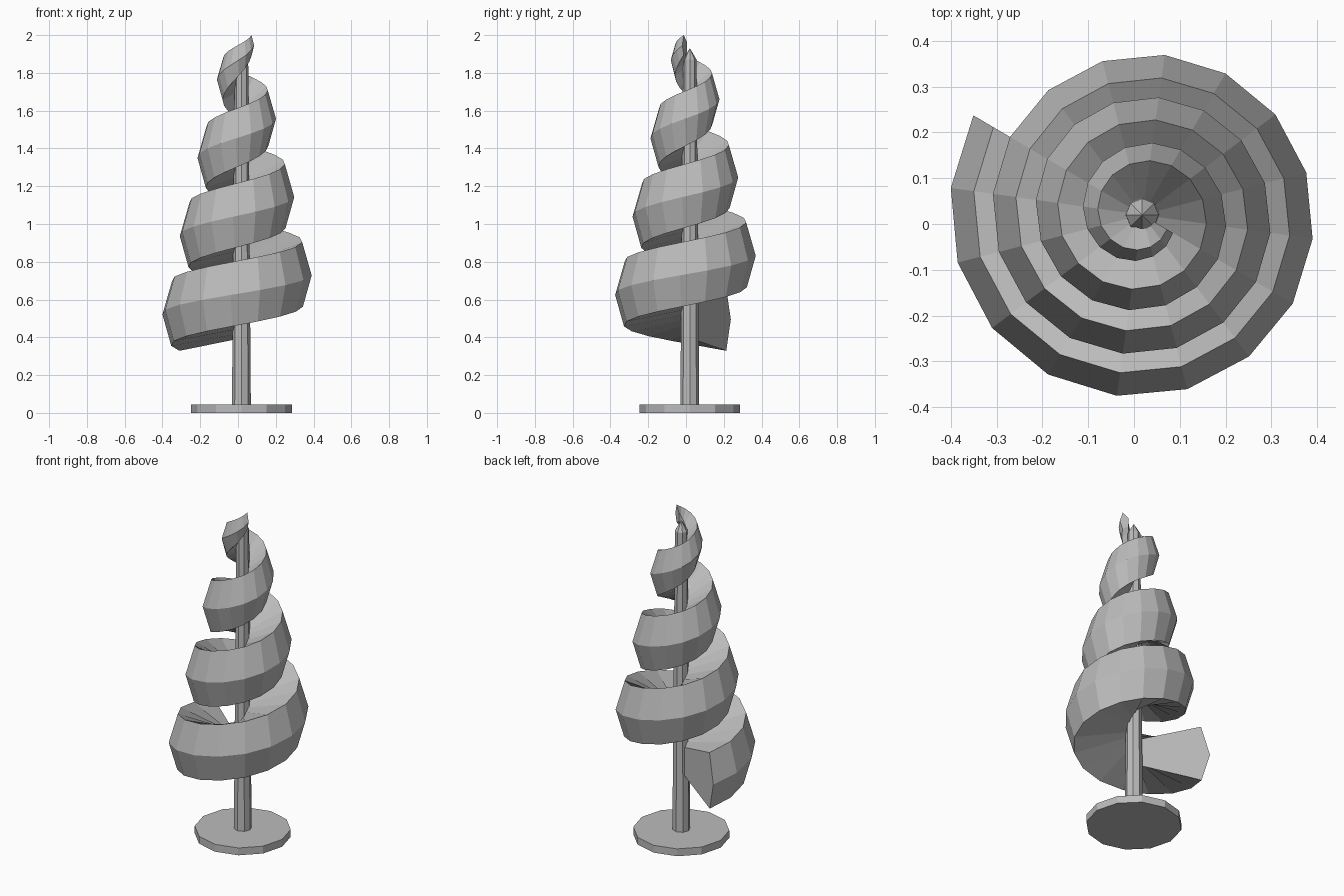
import bpy, bmesh, math

cube = bpy.data.objects.get("Cube")
if cube:
    bpy.data.objects.remove(cube, do_unlink=True)

CX, CY = 0.018, 0.02   # axis of the pole

grey = bpy.data.materials.new("plain_grey")
grey.use_nodes = True
colour = (0.5, 0.5, 0.5, 1)
grey.diffuse_color = colour
grey.node_tree.nodes["Principled BSDF"].inputs["Base Color"].default_value = colour


def finish(name, bm):
    bmesh.ops.recalc_face_normals(bm, faces=bm.faces)
    mesh = bpy.data.meshes.new(name)
    bm.to_mesh(mesh)
    bm.free()
    mesh.materials.append(grey)
    obj = bpy.data.objects.new(name, mesh)
    obj.location = (CX, CY, 0)
    bpy.context.collection.objects.link(obj)
    return obj


def loft(name, rings):
    """Skin a list of point rings and close both ends."""
    bm = bmesh.new()
    loops = [[bm.verts.new(p) for p in ring] for ring in rings]
    for a, b in zip(loops, loops[1:]):
        for k in range(len(a)):
            n = (k + 1) % len(a)
            bm.faces.new((a[k], a[n], b[n], b[k]))
    bm.faces.new(loops[0])
    bm.faces.new(loops[-1])
    return finish(name, bm)


def ring(radius, z, sides):
    return [(radius * math.cos(math.tau * k / sides),
             radius * math.sin(math.tau * k / sides), z) for k in range(sides)]


# Round foot and tapered pole with a pointed top
loft("base_disc", [ring(0.267, 0, 12), ring(0.267, 0.045, 12)])
loft("pole", [ring(0.05, 0.04, 8), ring(0.036, 1.87, 8), ring(0.001, 1.93, 8)])

# Spiral foliage: a five-sided wedge section climbing and shrinking round the pole
STEPS = 56
sections = []
for i in range(STEPS + 1):
    end = (i / STEPS) ** 5
    size = 1 - 0.69 * end
    angle = math.radians(149.5 + 22.5 * i)
    r = 0.428 - 0.0058 * i - 0.025 * end
    z = 0.495 + 0.0259 * i
    h = 0.175 * size
    profile = [
        (0.03, z + 0.35 * h),      # inner top
        (r - 0.29 * h, z + h),     # outer top
        (r, z),                    # outer middle
        (r - 0.27 * h, z - 0.95 * h),  # outer bottom
        (0.03, z - 0.6 * h),       # inner bottom
    ]
    sections.append([(d * math.cos(angle), d * math.sin(angle), pz)
                     for d, pz in profile])
loft("spiral_foliage", sections)
